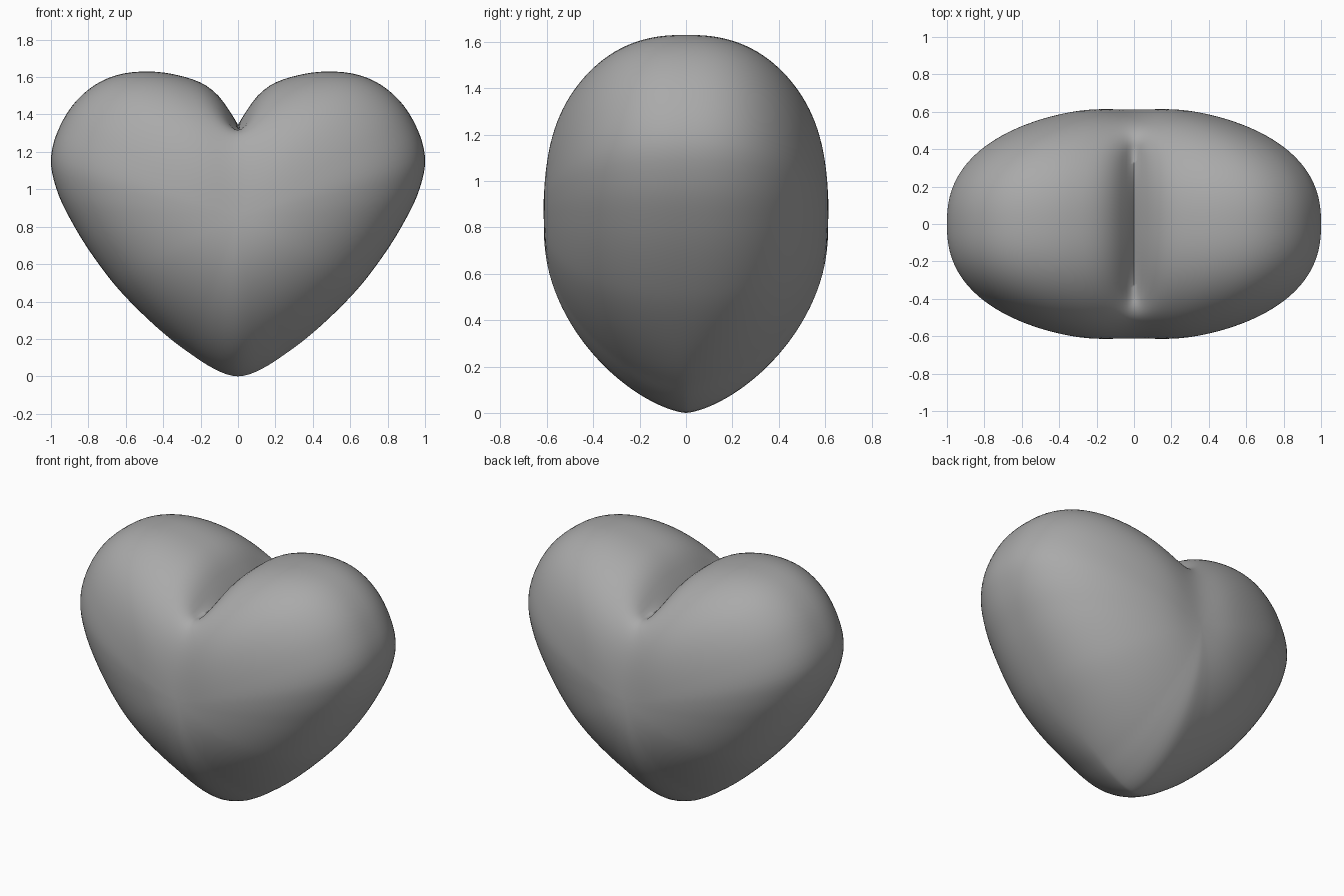
import bpy, bmesh, math

if "Cube" in bpy.data.objects:
    bpy.data.objects.remove(bpy.data.objects["Cube"])

CZ, DEPTH = 0.85, 0.63
# right half of the front outline, notch to tip (x, z)
OUTLINE = [(0, 1.345), (0.05, 1.425), (0.10, 1.495), (0.18, 1.56), (0.33, 1.612),
           (0.50, 1.63), (0.65, 1.61), (0.77, 1.555), (0.88, 1.455), (0.96, 1.32),
           (0.993, 1.22), (1.0, 1.13), (0.97, 1.0), (0.88, 0.81), (0.78, 0.65),
           (0.68, 0.515), (0.55, 0.372), (0.42, 0.25), (0.27, 0.132), (0.14, 0.047),
           (0.07, 0.014), (0, 0)]
POLAR = [(math.atan2(x, z - CZ), math.hypot(x, z - CZ)) for x, z in OUTLINE]


def slope(i):
    if i == len(POLAR) - 1:
        return 0.0
    a, b = POLAR[max(i - 1, 0)], POLAR[i + 1]
    return (b[1] - a[1]) / (b[0] - a[0])


def radius(a):
    """Smooth outline radius at angle a from straight up."""
    a = min(max(a, 0), math.pi)
    i = 0
    while i < len(POLAR) - 2 and a > POLAR[i + 1][0]:
        i += 1
    (a0, r0), (a1, r1) = POLAR[i], POLAR[i + 1]
    h = a1 - a0
    t = (a - a0) / h
    return ((2*t**3 - 3*t*t + 1) * r0 + (t**3 - 2*t*t + t) * h * slope(i)
            + (3*t*t - 2*t**3) * r1 + (t**3 - t*t) * h * slope(i + 1))


def point(a, phi):
    """Surface point: a runs round the outline, phi from front to back."""
    up = math.cos(a)
    power = 2.4 - 0.9 * max(0, -up) ** 3   # full sides, slimmer towards the tip
    t = math.copysign(abs(math.sin(phi)) ** (2 / power), phi)
    soften = 0.5 * t**4 * max(0, up)       # the notch opens out away from the middle
    r = radius(math.hypot(a, soften)) * math.cos(phi)
    x, z = r * math.sin(a), CZ + r * up
    dip = 0.04 / (1 + math.exp((0.75 - z) / 0.1))
    y = DEPTH * t * (1 - dip * math.exp(-(x / 0.18) ** 2))
    return (x, y, z)


# heart body: rings of the outline stacked from front to back
NA, NP = 160, 72
bm = bmesh.new()
rings = []
for j in range(1, NP):
    phi = -math.pi / 2 + math.pi * j / NP
    rings.append([bm.verts.new(point(-math.pi + 2 * math.pi * i / NA, phi)) for i in range(NA)])
for r0, r1 in zip(rings, rings[1:]):
    for i in range(NA):
        n = (i + 1) % NA
        bm.faces.new((r0[i], r0[n], r1[n], r1[i]))
for ring, s in ((rings[0], -1), (rings[-1], 1)):
    pole = bm.verts.new(point(0, s * math.pi / 2))
    for i in range(NA):
        bm.faces.new((ring[i], ring[(i + 1) % NA], pole))
bmesh.ops.recalc_face_normals(bm, faces=bm.faces)

mesh = bpy.data.meshes.new("heart")
bm.to_mesh(mesh)
bm.free()
heart = bpy.data.objects.new("heart", mesh)
bpy.context.collection.objects.link(heart)

grey = bpy.data.materials.new("grey")
grey.diffuse_color = (0.4, 0.4, 0.4, 1)
grey.use_nodes = True
grey.node_tree.nodes["Principled BSDF"].inputs["Base Color"].default_value = grey.diffuse_color
mesh.materials.append(grey)

bpy.context.view_layer.objects.active = heart
heart.select_set(True)
bpy.ops.object.shade_smooth_by_angle(angle=math.radians(60))
